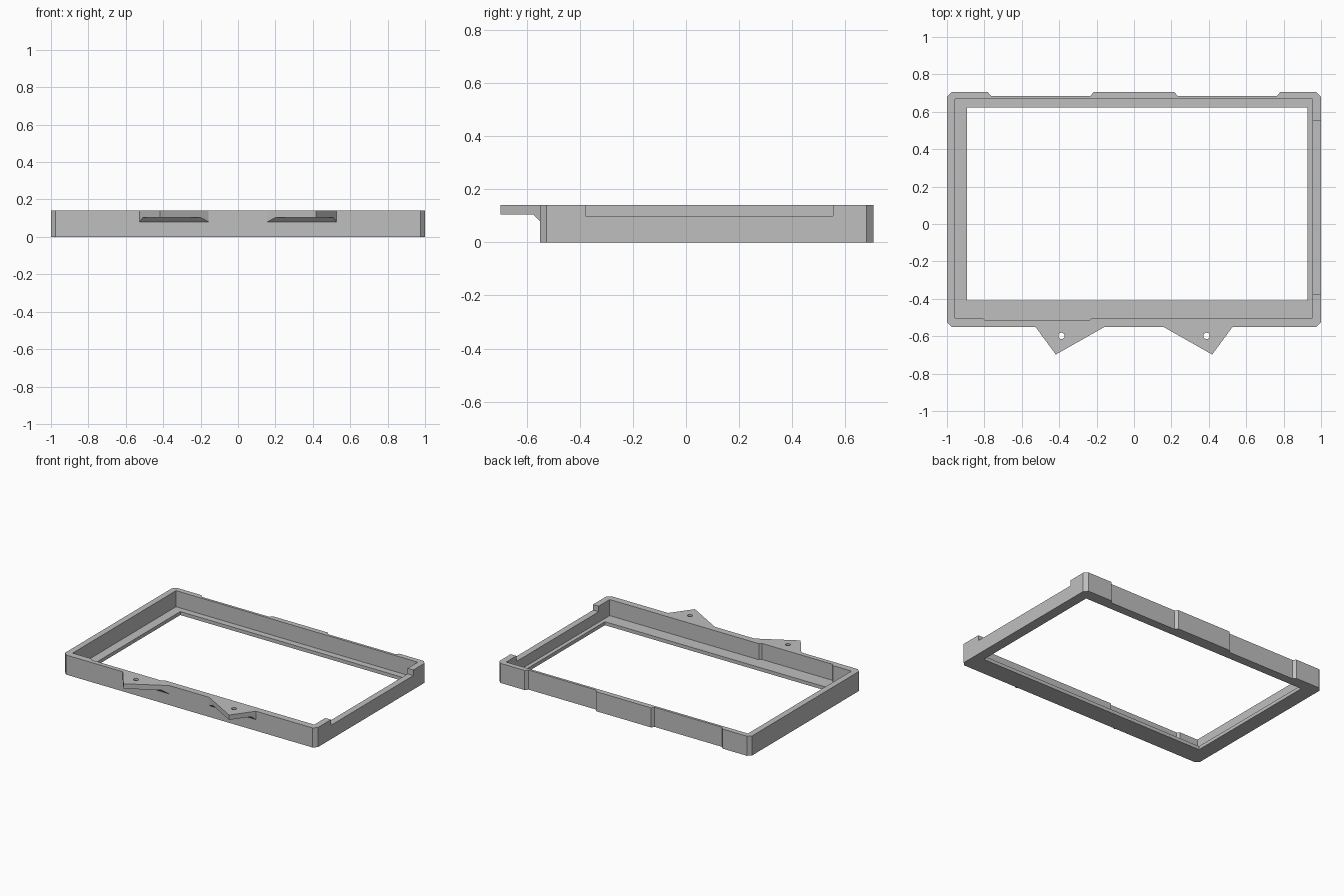
import bpy, bmesh, math
from mathutils import Vector

if "Cube" in bpy.data.objects:
    bpy.data.objects.remove(bpy.data.objects["Cube"])

grey = bpy.data.materials.new("plain_grey")
grey.diffuse_color = (0.52, 0.52, 0.52, 1)
grey.use_nodes = True
grey.node_tree.nodes["Principled BSDF"].inputs["Base Color"].default_value = grey.diffuse_color


def prism(name, points, direction):
    """Extrude a flat outline of 3D points along a direction."""
    bm = bmesh.new()
    face = bm.faces.new([bm.verts.new(p) for p in points])
    new = bmesh.ops.extrude_face_region(bm, geom=[face])["geom"]
    bmesh.ops.translate(bm, vec=Vector(direction),
                        verts=[v for v in new if isinstance(v, bmesh.types.BMVert)])
    bmesh.ops.recalc_face_normals(bm, faces=bm.faces)
    mesh = bpy.data.meshes.new(name)
    bm.to_mesh(mesh)
    bm.free()
    mesh.materials.append(grey)
    obj = bpy.data.objects.new(name, mesh)
    bpy.context.collection.objects.link(obj)
    return obj


def slab(name, outline, z0, z1):
    return prism(name, [(x, y, z0) for x, y in outline], (0, 0, z1 - z0))


def rect(x0, x1, y0, y1):
    return [(x0, y0), (x1, y0), (x1, y1), (x0, y1)]


def cut(obj, cutters):
    """Subtract the cutters, then discard them."""
    bpy.context.view_layer.objects.active = obj
    for c in cutters:
        c.hide_render = True
        mod = obj.modifiers.new("cut", 'BOOLEAN')
        mod.operation, mod.solver, mod.object = 'DIFFERENCE', 'EXACT', c
        bpy.ops.object.modifier_apply(modifier=mod.name)
        bpy.data.objects.remove(c)


TOP, LEDGE = 0.14, 0.025
FRONT, BACK, BACK_IN = -0.55, 0.705, 0.685

# Outer frame: chamfered corners, three raised pads along the back
half_back = [(1, BACK - 0.025), (0.975, BACK), (0.782, BACK), (0.765, BACK_IN),
             (0.232, BACK_IN), (0.217, BACK)]
right = [(0.975, FRONT), (1, FRONT + 0.025)] + half_back
frame = slab("frame", right + [(-x, y) for x, y in reversed(right)], 0, TOP)

# Recess with a shallow relief in its front wall, window opening, lowered right wall
recess = [(-0.957, -0.502), (-0.81, -0.502), (-0.795, -0.517), (-0.24, -0.517),
          (-0.225, -0.502), (0.955, -0.502), (0.955, 0.667), (-0.957, 0.667)]
cut(frame, [
    slab("recess_cutter", recess, LEDGE, 0.3),
    slab("window_cutter", rect(-0.892, 0.927, -0.408, 0.622), -0.1, 0.2),
    slab("side_notch_cutter", rect(0.9, 1.1, -0.378, 0.553), 0.10, 0.3),
])

# Triangular mounting tabs with a sloped underside at the wall and a screw hole
for side, label in ((-1, "left"), (1, "right")):
    outline = [(side * x, y) for x, y in
               ((0.527, FRONT), (0.157, FRONT), (0.418, -0.698))]
    tab = slab(label + "_mounting_tab", outline, 0.08, TOP)
    under = [(-0.53, 0.06), (-0.575, 0.105), (-0.8, 0.105), (-0.8, 0.06)]
    hole = [(side * 0.388 + 0.017 * math.cos(a), -0.598 + 0.017 * math.sin(a))
            for a in (i * math.tau / 24 for i in range(24))]
    cut(tab, [
        prism("underside_cutter", [(-1, y, z) for y, z in under], (2, 0, 0)),
        slab("hole_cutter", hole, 0, 0.3),
    ])
